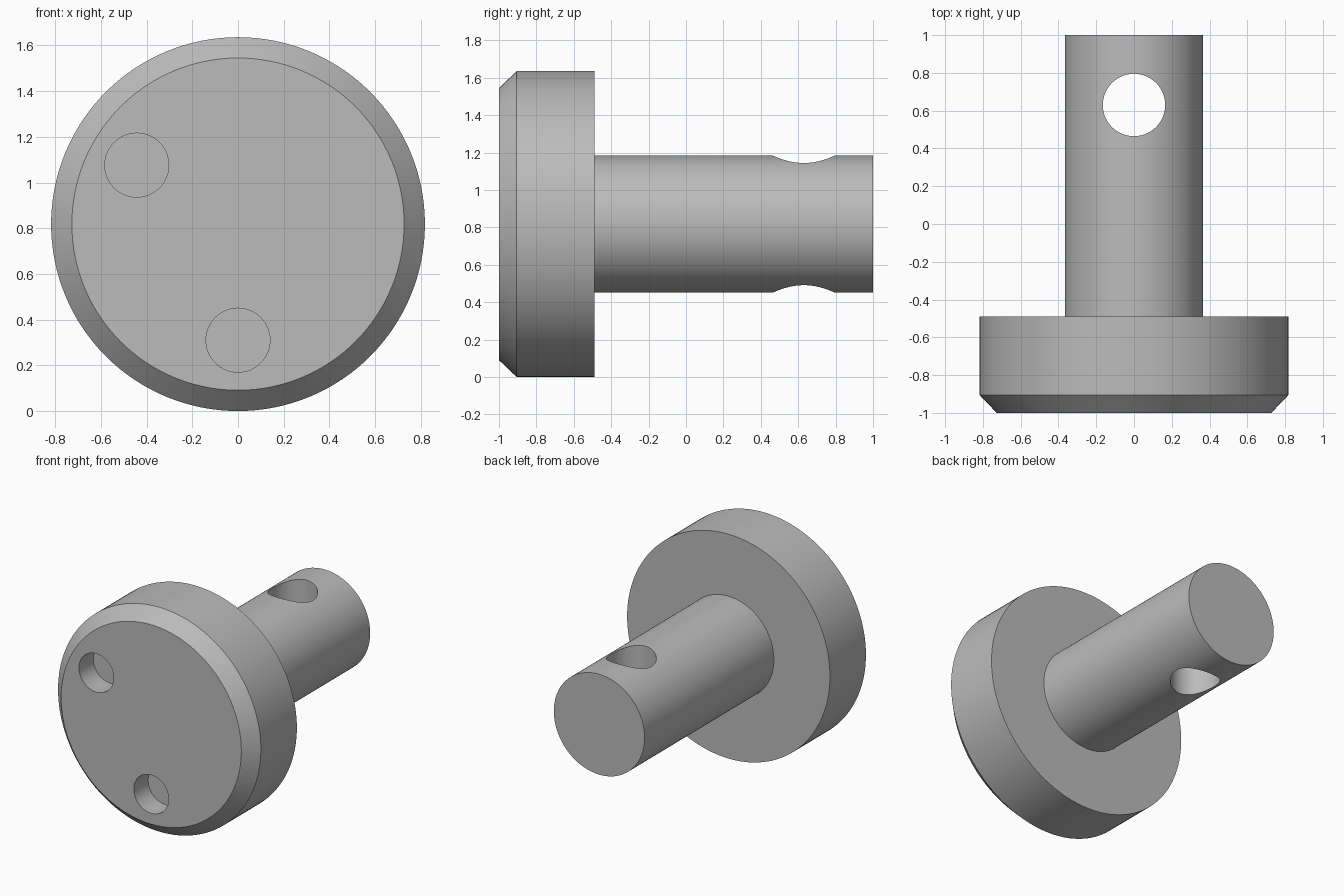
import bpy
import math
from mathutils import Matrix, Vector

cube = bpy.data.objects.get("Cube")
if cube:
    bpy.data.objects.remove(cube, do_unlink=True)

AXIS_Z = 0.818
HEAD_R, RIM_R, SHAFT_R = 0.818, 0.727, 0.366

steel = bpy.data.materials.new("grey steel")
steel.use_nodes = True
GREY = (0.5, 0.5, 0.5, 1)
steel.diffuse_color = GREY
steel.node_tree.nodes["Principled BSDF"].inputs["Base Color"].default_value = GREY


def lathe(name, profile, segments=128):
    """Turn (radius, y) points around the horizontal axis, with closed ends."""
    verts, faces = [], []
    for r, y in profile:
        for i in range(segments):
            a = 2 * math.pi * i / segments
            verts.append((r * math.cos(a), y, AXIS_Z + r * math.sin(a)))
    for k in range(len(profile) - 1):
        for i in range(segments):
            j = (i + 1) % segments
            a, b = k * segments, (k + 1) * segments
            faces.append((a + i, b + i, b + j, a + j))
    last = (len(profile) - 1) * segments
    faces.append(tuple(range(segments)))
    faces.append(tuple(last + i for i in reversed(range(segments))))
    mesh = bpy.data.meshes.new(name)
    mesh.from_pydata(verts, [], faces)
    mesh.materials.append(steel)
    obj = bpy.data.objects.new(name, mesh)
    bpy.context.collection.objects.link(obj)
    return obj


def drill(target, name, radius, depth, location, rotation=(0, 0, 0)):
    """Cut a round hole into the target and remove the cutter."""
    bpy.ops.mesh.primitive_cylinder_add(vertices=64, radius=radius, depth=depth,
                                        location=location, rotation=rotation)
    cutter = bpy.context.object
    cutter.name = name
    cutter.hide_render = True
    cutter.data.materials.append(steel)
    mod = target.modifiers.new(name, "BOOLEAN")
    mod.operation, mod.solver, mod.object = "DIFFERENCE", "EXACT", cutter
    bpy.ops.object.select_all(action="DESELECT")
    bpy.context.view_layer.objects.active = target
    target.select_set(True)
    bpy.ops.object.modifier_apply(modifier=mod.name)
    bpy.data.objects.remove(cutter, do_unlink=True)


# Stepped pin: chamfered disc head and plain shaft in one turned piece
pin = lathe("headed_pin", [(RIM_R, -1), (HEAD_R, -0.905), (HEAD_R, -0.49),
                           (SHAFT_R, -0.49), (SHAFT_R, 1)])

# Cross hole through the shaft
drill(pin, "cross_hole", 0.165, 1.2, (0, 0.63, AXIS_Z))

# Two blind spanner holes in the front face
HOLE_DEPTH = 0.165
for label, x, z in (("side", -0.443, 1.076), ("bottom", 0, 0.31)):
    drill(pin, label + "_spanner_hole", 0.14, 2 * HOLE_DEPTH, (x, -1, z),
          (math.pi / 2, 0, 0))

# Smooth round walls, crisp edges
bpy.ops.object.select_all(action="DESELECT")
bpy.context.view_layer.objects.active = pin
pin.select_set(True)
bpy.ops.object.shade_smooth_by_angle(angle=math.radians(30))
